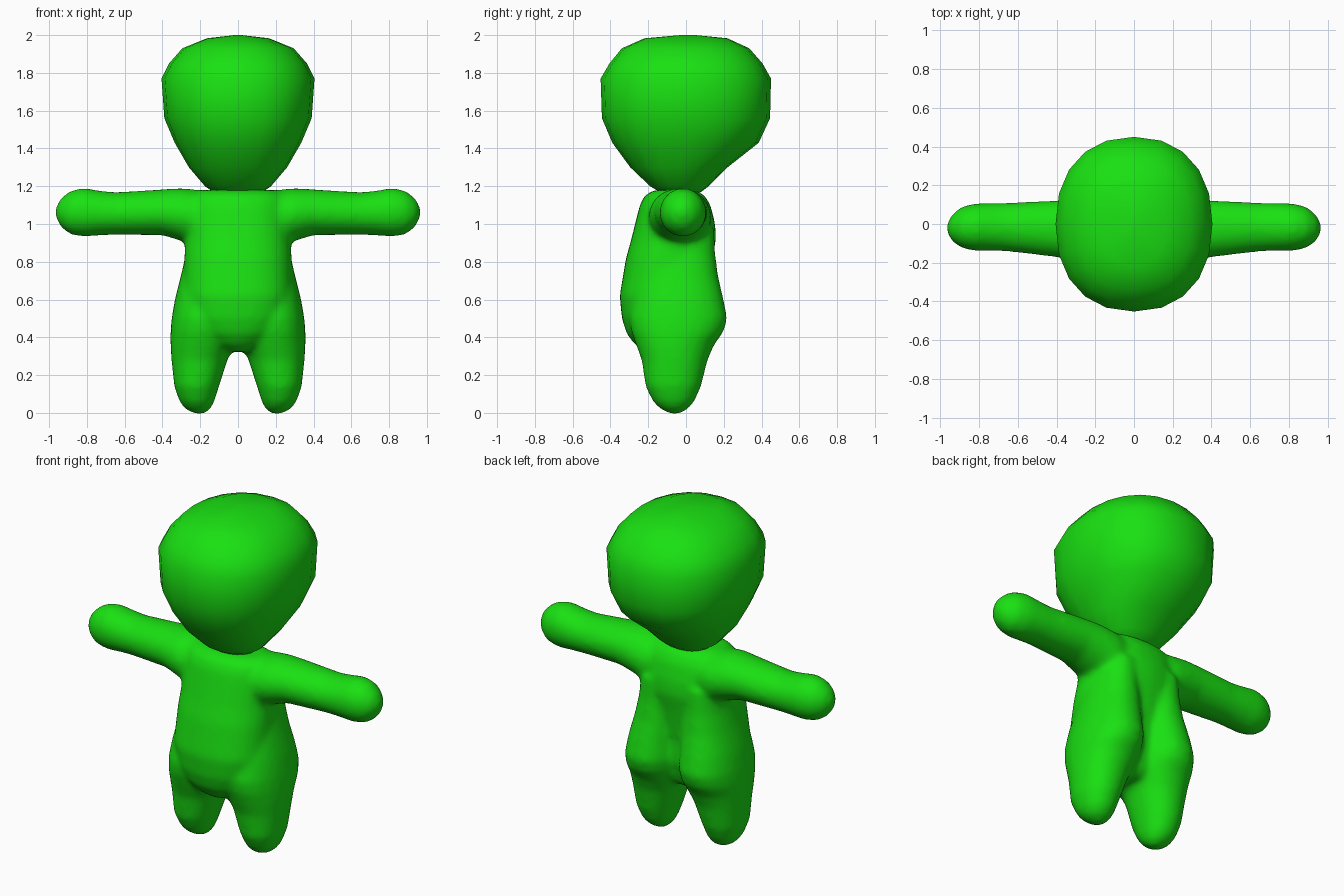
import bpy, bmesh, math

green = bpy.data.materials.new("green")
green.diffuse_color = (0.01, 0.75, 0.006, 1)


def spow(v, n):
    return math.copysign(abs(v) ** (2 / n), v)


def loft(bm, sections, axis, seg=20, n=2.0, flip=1):
    """Closed tube through sections (position, a_min, a_max, b_min, b_max).
    axis 'z': a = x, b = y;  axis 'x': a = y, b = z."""
    rings = []
    for p, a0, a1, b0, b1 in sections:
        ring = []
        for i in range(seg):
            t = 2 * math.pi * i / seg
            a = (a0 + a1) / 2 + (a1 - a0) / 2 * spow(math.cos(t), n)
            b = (b0 + b1) / 2 + (b1 - b0) / 2 * spow(math.sin(t), n)
            co = (flip * a, b, p) if axis == 'z' else (flip * p, a, b)
            ring.append(bm.verts.new(co))
        rings.append(ring)
    faces = [bm.faces.new(rings[0]), bm.faces.new(rings[-1])]
    for r, s in zip(rings, rings[1:]):
        for i in range(seg):
            j = (i + 1) % seg
            faces.append(bm.faces.new((r[i], r[j], s[j], s[i])))
    bmesh.ops.recalc_face_normals(bm, faces=faces)


def finish(bm, name):
    me = bpy.data.meshes.new(name)
    for f in bm.faces:
        f.smooth = True
    bm.to_mesh(me)
    bm.free()
    me.materials.append(green)
    ob = bpy.data.objects.new(name, me)
    bpy.context.collection.objects.link(ob)
    return ob


# Head: large teardrop, tapering to the chin
bm = bmesh.new()
head = [(1.15, .08, -.10, .04), (1.17, .13, -.14, .08), (1.20, .175, -.19, .12),
        (1.30, .26, -.295, .22), (1.43, .335, -.39, .385), (1.56, .39, -.445, .445),
        (1.77, .405, -.452, .45), (1.85, .365, -.405, .405), (1.93, .295, -.34, .335),
        (1.983, .165, -.22, .22), (2.0, .02, -.03, .05)]
loft(bm, [(z, -w, w, y0, y1) for z, w, y0, y1 in head], 'z', seg=20, n=2.25)
finish(bm, "head")

# Body: torso, legs with buttocks, and arms fused into one soft skin
bm = bmesh.new()
torso = [(.325, .06, -.22, .03), (.36, .15, -.27, .07), (.42, .22, -.315, .09),
         (.50, .27, -.34, .11), (.62, .29, -.352, .11), (.82, .285, -.318, .14),
         (.92, .28, -.29, .16), (1.0, .28, -.27, .155), (1.10, .27, -.245, .13),
         (1.15, .25, -.22, .10), (1.18, .20, -.17, .05)]
loft(bm, [(z, -w, w, y0, y1) for z, w, y0, y1 in torso], 'z', seg=28, n=2.3)
leg = [(-.005, .18, .23, -.085, -.035), (.02, .145, .28, -.135, .01),
       (.06, .125, .31, -.175, .045), (.14, .10, .338, -.215, .08),
       (.28, .055, .353, -.235, .115), (.36, .02, .358, -.265, .15),
       (.43, .01, .358, -.29, .20), (.50, .005, .352, -.30, .22),
       (.60, .01, .335, -.28, .20), (.73, .01, .302, -.25, .17),
       (.85, .02, .275, -.22, .155), (.98, .03, .26, -.20, .15)]
arm = [(.0, -.19, .10, .92, 1.17), (.22, -.20, .135, .88, 1.182), (.30, -.195, .13, .91, 1.19),
       (.40, -.172, .122, .94, 1.184), (.65, -.142, .11, .943, 1.168),
       (.72, -.14, .11, .94, 1.175), (.82, -.14, .107, .932, 1.192),
       (.89, -.125, .09, .945, 1.175), (.94, -.09, .05, .985, 1.135),
       (.967, -.04, .0, 1.04, 1.085)]
for side in (1, -1):
    loft(bm, leg, 'z', seg=24, n=2.15, flip=side)
    loft(bm, arm, 'x', seg=24, n=2.0, flip=side)
body = finish(bm, "body")

remesh = body.modifiers.new("fuse", 'REMESH')
remesh.mode = 'VOXEL'
remesh.voxel_size = 0.016
remesh.use_smooth_shade = True
soft = body.modifiers.new("soften", 'SMOOTH')
soft.factor = 0.5
soft.iterations = 12
